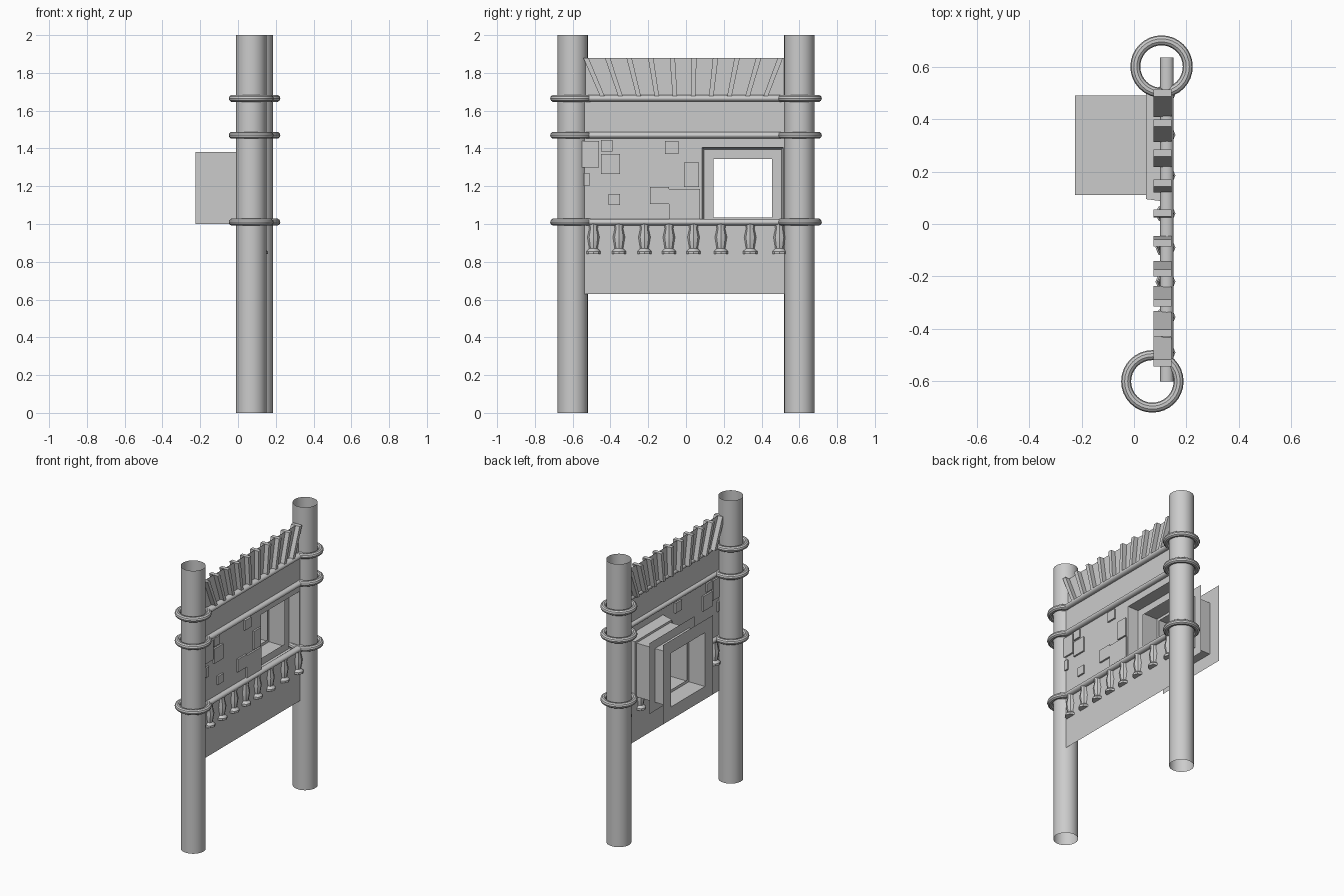
import bpy, bmesh, math
from mathutils import Vector

if "Cube" in bpy.data.objects:
    bpy.data.objects.remove(bpy.data.objects["Cube"])


def make(name, verts, faces, smooth=False):
    me = bpy.data.meshes.new(name)
    me.from_pydata(verts, [], faces)
    bm = bmesh.new()
    bm.from_mesh(me)
    bmesh.ops.recalc_face_normals(bm, faces=bm.faces[:])
    bm.to_mesh(me)
    bm.free()
    ob = bpy.data.objects.new(name, me)
    bpy.context.collection.objects.link(ob)
    if smooth:
        bpy.ops.object.select_all(action='DESELECT')
        ob.select_set(True)
        bpy.context.view_layer.objects.active = ob
        bpy.ops.object.shade_smooth_by_angle(angle=math.radians(40))
    return ob


def bar(name, a, b, r, n):
    """Open tube from a to b."""
    a, b = Vector(a), Vector(b)
    rot = (b - a).to_track_quat('Z', 'Y')
    ring = [rot @ Vector((r * math.cos(2 * math.pi * i / n), r * math.sin(2 * math.pi * i / n), 0)) for i in range(n)]
    faces = [(i, (i + 1) % n, n + (i + 1) % n, n + i) for i in range(n)]
    return make(name, [a + p for p in ring] + [b + p for p in ring], faces, True)


def lathe(name, x, y, profile, n):
    verts = [(x + r * math.cos(2 * math.pi * i / n), y + r * math.sin(2 * math.pi * i / n), z)
             for r, z in profile for i in range(n)]
    faces = [(k * n + i, k * n + (i + 1) % n, (k + 1) * n + (i + 1) % n, (k + 1) * n + i)
             for k in range(len(profile) - 1) for i in range(n)]
    faces.append(tuple(range(n)))
    return make(name, verts, faces, True)


def sheet(name, x, y0, y1, z0, z1):
    return make(name, [(x, y0, z0), (x, y1, z0), (x, y1, z1), (x, y0, z1)], [(0, 1, 2, 3)])


def slab(name, x0, x1, bottom, top, z0, z1):
    """Box between two y ranges, one at the bottom and one at the top."""
    verts = [(x, y, z) for x in (x0, x1)
             for y, z in ((bottom[0], z0), (bottom[1], z0), (top[1], z1), (top[0], z1))]
    faces = [(0, 1, 2, 3), (4, 5, 6, 7)] + [(i, (i + 1) % 4, 4 + (i + 1) % 4, 4 + i) for i in range(4)]
    return make(name, verts, faces)


def square_loft(name, loops, cy=0.30, cz=1.19):
    """Square sections given as (x, half size), joined in order."""
    verts = [(x, cy + sy * h, cz + sz * h) for x, h in loops
             for sy, sz in ((-1, -1), (1, -1), (1, 1), (-1, 1))]
    faces = [(4 * k + i, 4 * k + (i + 1) % 4, 4 * k + 4 + (i + 1) % 4, 4 * k + 4 + i)
             for k in range(len(loops) - 1) for i in range(4)]
    return make(name, verts, faces)


WALL = 0.12
levels = (1.01, 1.47, 1.665)

# Posts with collars
for x, y in ((0.07, -0.6), (0.105, 0.6)):
    bar("post", (x, y, 0), (x, y, 2), 0.08, 32)
    for z in levels:
        bpy.ops.mesh.primitive_torus_add(location=(x, y, z), major_radius=0.10, minor_radius=0.019,
                                         major_segments=32, minor_segments=10)
        bpy.context.object.name = "collar"
        bpy.ops.object.shade_smooth_by_angle()

# Rails
for z in levels:
    r = bar("rail", (0.125, -0.6, z), (0.125, 0.635, z), 0.025, 12)
    for v in r.data.vertices:
        v.co.z = z + (v.co.z - z) * 0.7

# Wall panels around the window opening
sheet("lower_panel", WALL, -0.54, 0.53, 0.63, 1.0)
sheet("wall_left", WALL, -0.54, 0.085, 1.0, 1.47)
sheet("wall_above_window", WALL, 0.085, 0.53, 1.405, 1.47)
sheet("wall_right", WALL, 0.515, 0.53, 1.0, 1.405)
sheet("upper_panel", WALL, -0.54, 0.53, 1.47, 1.665)
sheet("fan_panel", 0.11, -0.54, 0.52, 1.665, 1.88)

# Fan slats
for i in range(10):
    t, b = -0.53 + 0.1144 * i, -0.44 + 0.0955 * i
    slab("fan_slat", 0.075, 0.142, (b - 0.012, b + 0.012), (t - 0.014, t + 0.014), 1.67, 1.88)

# Stepped window surround and deep recess behind it
square_loft("window_surround", [(WALL, 0.215), (0.045, 0.205), (0.045, 0.155)])
square_loft("window_recess", [(-0.225, 0.28), (-0.225, 0.19), (0.045, 0.19)])
square_loft("middle_flange", [(-0.10, 0.25), (-0.10, 0.17)])

# Raised bricks (y0, y1, z0, z1)
for y0, y1, z0, z1 in ((-.55, -.46, 1.30, 1.44), (-.45, -.39, 1.385, 1.445), (-.45, -.35, 1.265, 1.37),
                       (-.54, -.51, 1.20, 1.27), (-.41, -.35, 1.10, 1.16), (-.11, -.04, 1.37, 1.44),
                       (-.01, .07, 1.195, 1.325), (-.19, -.09, 1.105, 1.195), (-.09, .075, 1.02, 1.185)):
    slab("brick", WALL - 0.012, WALL + 0.012, (y0, y1), (y0, y1), z0, z1)

# Balusters hanging below the lower rail
for y in (-.49, -.355, -.22, -.09, .04, .185, .34, .495):
    lathe("baluster", WALL, y, [(0.038, 0.84), (0.038, 0.855), (0.022, 0.87), (0.032, 0.93),
                                (0.022, 0.975), (0.026, 1.0)], 8)
